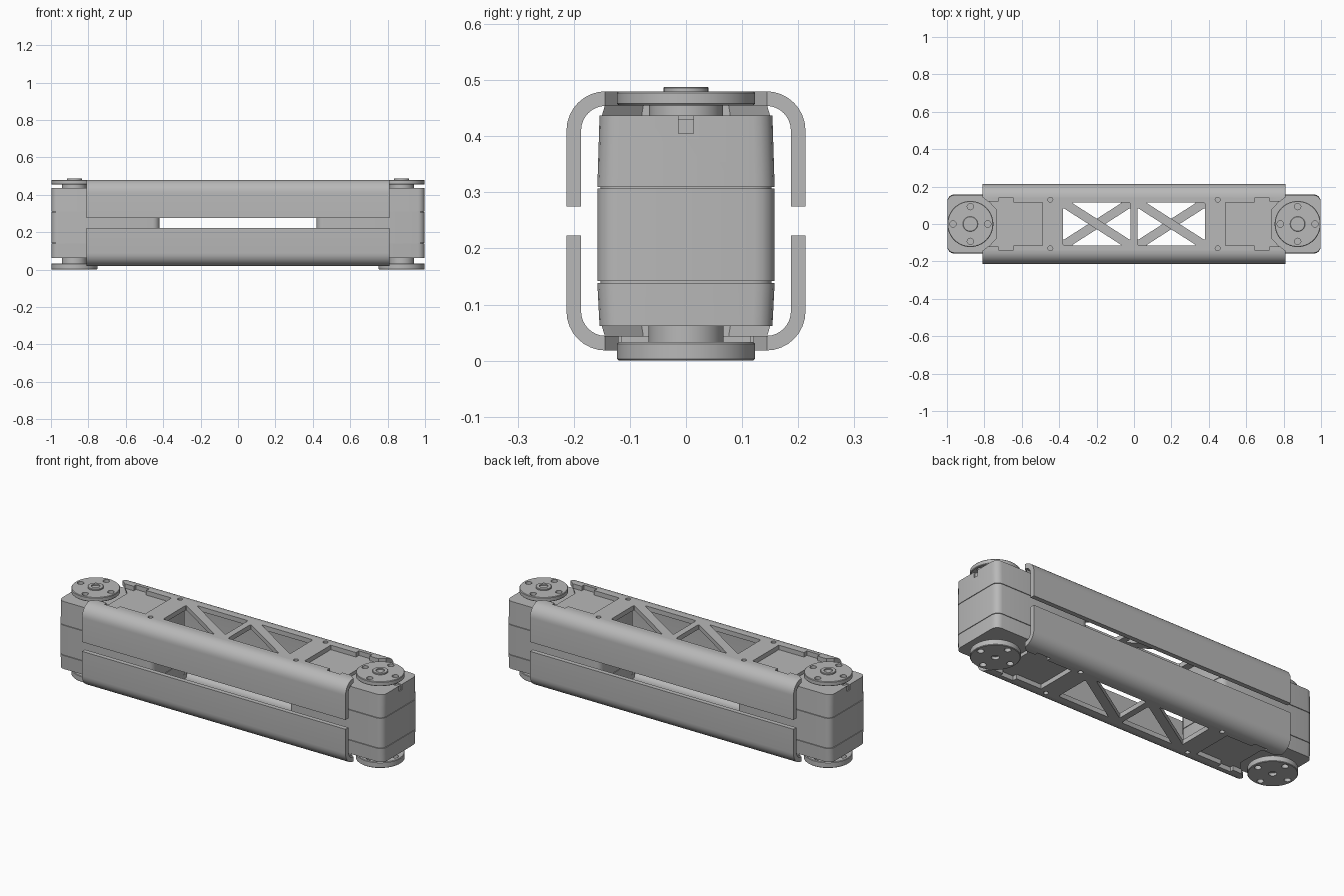
import bpy, bmesh, math
from mathutils import Matrix, Vector

if "Cube" in bpy.data.objects:
    bpy.data.objects.remove(bpy.data.objects["Cube"])

grey = bpy.data.materials.new("aluminium_grey")
grey.use_nodes = True
GREY = (0.48, 0.48, 0.48, 1)
grey.diffuse_color = GREY
grey.node_tree.nodes["Principled BSDF"].inputs["Base Color"].default_value = GREY


def finish(bm, name):
    bmesh.ops.recalc_face_normals(bm, faces=bm.faces)
    mesh = bpy.data.meshes.new(name)
    bm.to_mesh(mesh)
    bm.free()
    mesh.materials.append(grey)
    ob = bpy.data.objects.new(name, mesh)
    bpy.context.collection.objects.link(ob)
    return ob


def prism(name, pts, z0, z1, corner=0.0, segments=4):
    """Extrude an outline from z0 to z1, rounding its upright edges."""
    bm = bmesh.new()
    face = bm.faces.new([bm.verts.new((x, y, z0)) for x, y in pts])
    new = bmesh.ops.extrude_face_region(bm, geom=[face])["geom"]
    bmesh.ops.translate(bm, vec=(0, 0, z1 - z0),
                        verts=[v for v in new if isinstance(v, bmesh.types.BMVert)])
    if corner:
        upright = [e for e in bm.edges
                   if abs(e.verts[0].co.z - e.verts[1].co.z) > 1e-5]
        bmesh.ops.bevel(bm, geom=upright, offset=corner, segments=segments,
                        affect='EDGES', profile=0.5)
    return finish(bm, name)


def rect(x0, x1, y):
    return [(x0, -y), (x1, -y), (x1, y), (x0, y)]


def disc(name, x, y, r, z0, z1, n=48):
    pts = [(x + r * math.cos(2 * math.pi * i / n),
            y + r * math.sin(2 * math.pi * i / n)) for i in range(n)]
    return prism(name, pts, z0, z1)


def apply_modifiers(ob):
    dg = bpy.context.evaluated_depsgraph_get()
    mesh = bpy.data.meshes.new_from_object(ob.evaluated_get(dg))
    ob.modifiers.clear()
    ob.data = mesh


def cut(ob, cutters):
    for c in cutters:
        m = ob.modifiers.new("cut", 'BOOLEAN')
        m.operation, m.solver, m.object = 'DIFFERENCE', 'EXACT', c
        apply_modifiers(ob)
    for c in cutters:
        bpy.data.objects.remove(c)


def bevel_rim(ob, width, segments=1):
    m = ob.modifiers.new("rim", 'BEVEL')
    m.width, m.segments, m.limit_method = width, segments, 'ANGLE'
    m.angle_limit = math.radians(60)
    apply_modifiers(ob)


def smooth(ob):
    bpy.ops.object.select_all(action='DESELECT')
    ob.select_set(True)
    bpy.context.view_layer.objects.active = ob
    bpy.ops.object.shade_smooth_by_angle(angle=math.radians(30))


def copy(ob, name, matrix):
    """Duplicate with a transform baked into the mesh."""
    bm = bmesh.new()
    bm.from_mesh(ob.data)
    bmesh.ops.transform(bm, matrix=matrix, verts=bm.verts)
    twin = finish(bm, name)
    smooth(twin)
    return twin


# Folded channel bracket: C-shaped section swept along x
HALF, WIDE, WALL, RAD = 0.81, 0.213, 0.026, 0.07
TOP, LIP = 0.48, 0.275


def arc(r, a0, a1, n=8):
    for i in range(n + 1):
        a = math.radians(a0 + (a1 - a0) * i / n)
        yield WIDE - RAD + r * math.cos(a), TOP - RAD + r * math.sin(a)


half = [(WIDE, LIP), *arc(RAD, 0, 90)]
inner = [*arc(RAD - WALL, 90, 0), (WIDE - WALL, LIP)]
section = half + [(-y, z) for y, z in reversed(half)]
section += [(-y, z) for y, z in reversed(inner)] + inner
bm = bmesh.new()
end = bm.faces.new([bm.verts.new((-HALF, y, z)) for y, z in section])
new = bmesh.ops.extrude_face_region(bm, geom=[end])["geom"]
bmesh.ops.translate(bm, vec=(2 * HALF, 0, 0),
                    verts=[v for v in new if isinstance(v, bmesh.types.BMVert)])
upper_bracket = finish(bm, "upper_bracket")

# Truss windows, motor openings and screw holes in the web
C0, C1 = TOP - 0.04, TOP + 0.02
cutters = []
X0, X1, Y = 0.018, 0.38, 0.115
low = [(X0, -Y), (X1 - 0.045, -Y), (X0, Y - 0.028)]
high = [(X1, Y), (X0 + 0.045, Y), (X1, 0.028 - Y)]
for tri in (low, high):
    for s in (1, -1):
        cutters.append(prism("window_cutter", [(s * x, s * y) for x, y in tri],
                             C0, C1, 0.01, 3))
opening = [(0.49, 0.115), (0.645, 0.115), (0.645, 0.14), (0.725, 0.14),
           (0.725, 0.12), (0.78, 0.12), (0.83, 0.16)]
opening += [(x, -y) for x, y in reversed(opening)]
for s in (1, -1):
    cutters.append(prism("opening_cutter", [(s * x, y) for x, y in opening], C0, C1))
    for y in (-0.13, 0.13):
        cutters.append(disc("screw_cutter", s * 0.447, y, 0.013, C0, C1, 16))
cut(upper_bracket, cutters)
smooth(upper_bracket)

# The lower bracket is the upper one turned over about x
MID = 0.249
flip = (Matrix.Translation((0, 0, MID)) @ Matrix.Rotation(math.pi, 4, 'X')
        @ Matrix.Translation((0, 0, -MID)))
copy(upper_bracket, "lower_bracket", flip)

# Servo case: three stacked shells around a core, with narrow seams
AXIS = 0.875
parts = []
body = rect(0.42, 0.998, 0.158)
parts.append(prism("servo_core", rect(0.426, 0.992, 0.152), 0.07, 0.43, 0.034))
parts.append(prism("servo_middle_case", body, 0.1415, 0.3065, 0.036))
for name, z0, z1, rim in (("servo_lower_case", 0.0615, 0.1385, 0),
                          ("servo_upper_case", 0.3095, 0.4365, 1)):
    case = prism(name, body, z0, z1, 0.036)
    # Draw the outer end in slightly for the moulding draft
    for v in case.data.vertices:
        if (v.co.z > MID) == bool(rim) and abs(v.co.z - MID) > 0.15:
            v.co.y *= 0.975
    if rim:
        cut(case, [prism("notch_cutter", rect(0.965, 1.02, 0.013), 0.405, 0.46)])
    parts.append(case)

# Raised shoulders of the case, opening out around the output discs
shoulder = [(0.42, -0.152), (0.80, -0.152), (0.735, -0.08),
            (0.735, 0.08), (0.80, 0.152), (0.42, 0.152)]
for name, z0, z1 in (("servo_top_shoulder", 0.43, 0.455),
                     ("servo_bottom_shoulder", 0.043, 0.068)):
    block = prism(name, shoulder, z0, z1)
    for v in block.data.vertices:
        if abs(v.co.z - MID) > 0.2:
            v.co.y *= 0.95
    parts.append(block)

# Output discs, hubs and centre cap
for name, z0, z1 in (("top_horn", 0.455, 0.48), ("bottom_horn", 0.0, 0.033)):
    horn = disc(name, AXIS, 0, 0.123, z0, z1, 64)
    bevel_rim(horn, 0.003)
    holes = [disc("hole_cutter", AXIS + 0.093 * math.cos(a), 0.093 * math.sin(a),
                  0.017, z0 - 0.01, z1 + 0.01, 20)
             for a in (0, math.pi / 2, math.pi, 3 * math.pi / 2)]
    if z0 == 0:
        holes.append(disc("hole_cutter", AXIS, 0, 0.02, -0.01, 0.015, 20))
    cut(horn, holes)
    parts.append(horn)
parts.append(disc("top_hub", AXIS, 0, 0.066, 0.43, 0.456))
parts.append(disc("bottom_hub", AXIS, 0, 0.067, 0.032, 0.064))
cap = disc("horn_cap", AXIS, 0, 0.04, 0.478, 0.488, 32)
bevel_rim(cap, 0.002)
cut(cap, [disc("hole_cutter", AXIS, 0, 0.022, 0.481, 0.5, 24)])
parts.append(cap)

# Mirror the whole servo to the other end
for ob in parts:
    smooth(ob)
    copy(ob, "right_" + ob.name, Matrix.Scale(-1, 4, Vector((1, 0, 0))))
    ob.name = "left_" + ob.name
